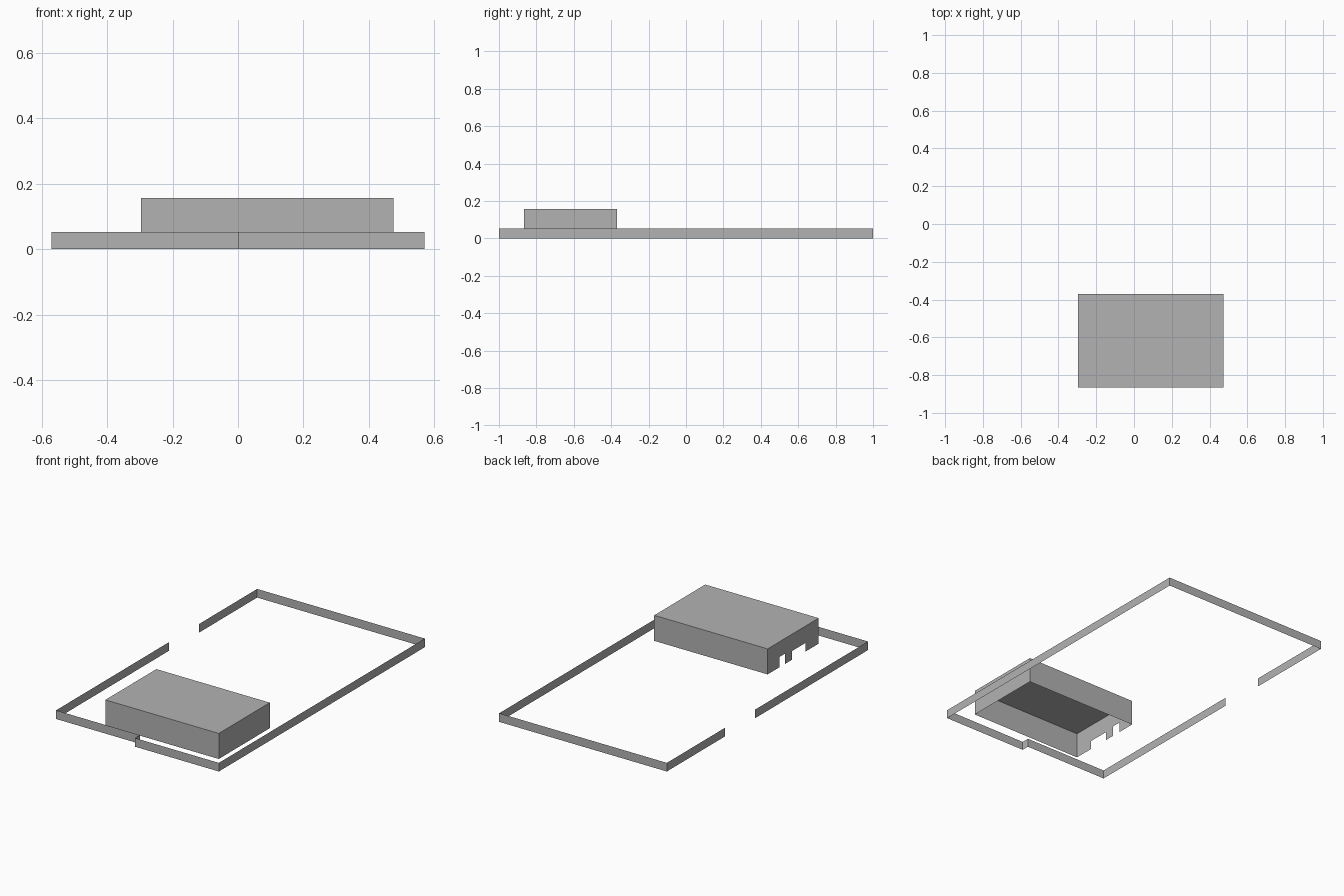
import bpy
import bmesh

if "Cube" in bpy.data.objects:
    bpy.data.objects.remove(bpy.data.objects["Cube"])

grey = bpy.data.materials.new("plain grey")
grey.diffuse_color = (0.45, 0.45, 0.45, 1.0)
grey.use_nodes = True
grey.node_tree.nodes["Principled BSDF"].inputs["Base Color"].default_value = grey.diffuse_color


def sheet_object(name, faces):
    """Make one object out of flat polygons, sharing corner points."""
    bm = bmesh.new()
    for points in faces:
        bm.faces.new([bm.verts.new(p) for p in points])
    bmesh.ops.remove_doubles(bm, verts=bm.verts, dist=0.0001)
    mesh = bpy.data.meshes.new(name)
    bm.to_mesh(mesh)
    bm.free()
    mesh.materials.append(grey)
    obj = bpy.data.objects.new(name, mesh)
    bpy.context.collection.objects.link(obj)
    return obj


def upright(a, b, height):
    """Thin vertical panel from plan point a to b, facing right of travel."""
    return [(*a, 0), (*b, 0), (*b, height), (*a, height)]


# Boundary wall: thin sheet around the yard, stepped at the front, gap on the left
X, Y, WALL_H = 0.57, 1.0, 0.053
path = [(-X, 0.145), (-X, -0.953), (0, -0.953), (0, -Y), (X, -Y),
        (X, Y), (-X, Y), (-X, 0.435)]
sheet_object("boundary_wall",
             [upright(a, b, WALL_H) for a, b in zip(path, path[1:])])

# Building shell: flat roof, three plain walls, open underneath
x0, x1, y0, y1, H = -0.296, 0.475, -0.865, -0.37, 0.157
shell = [
    [(x0, y0, H), (x1, y0, H), (x1, y1, H), (x0, y1, H)],
    upright((x0, y0), (x1, y0), H),
    upright((x1, y0), (x1, y1), H),
    upright((x1, y1), (x0, y1), H),
]
sheet_object("building_shell", shell)

# Left wall: one outline with a narrow door and a wide door cut from its foot
outline = [(y1, H), (y1, 0)]
for back, front, top in ((-0.485, -0.54, 0.063), (-0.606, -0.738, 0.053)):
    outline += [(back, 0), (back, top), (front, top), (front, 0)]
outline += [(y0, 0), (y0, H)]
sheet_object("building_door_wall", [[(x0, y, z) for y, z in outline]])
